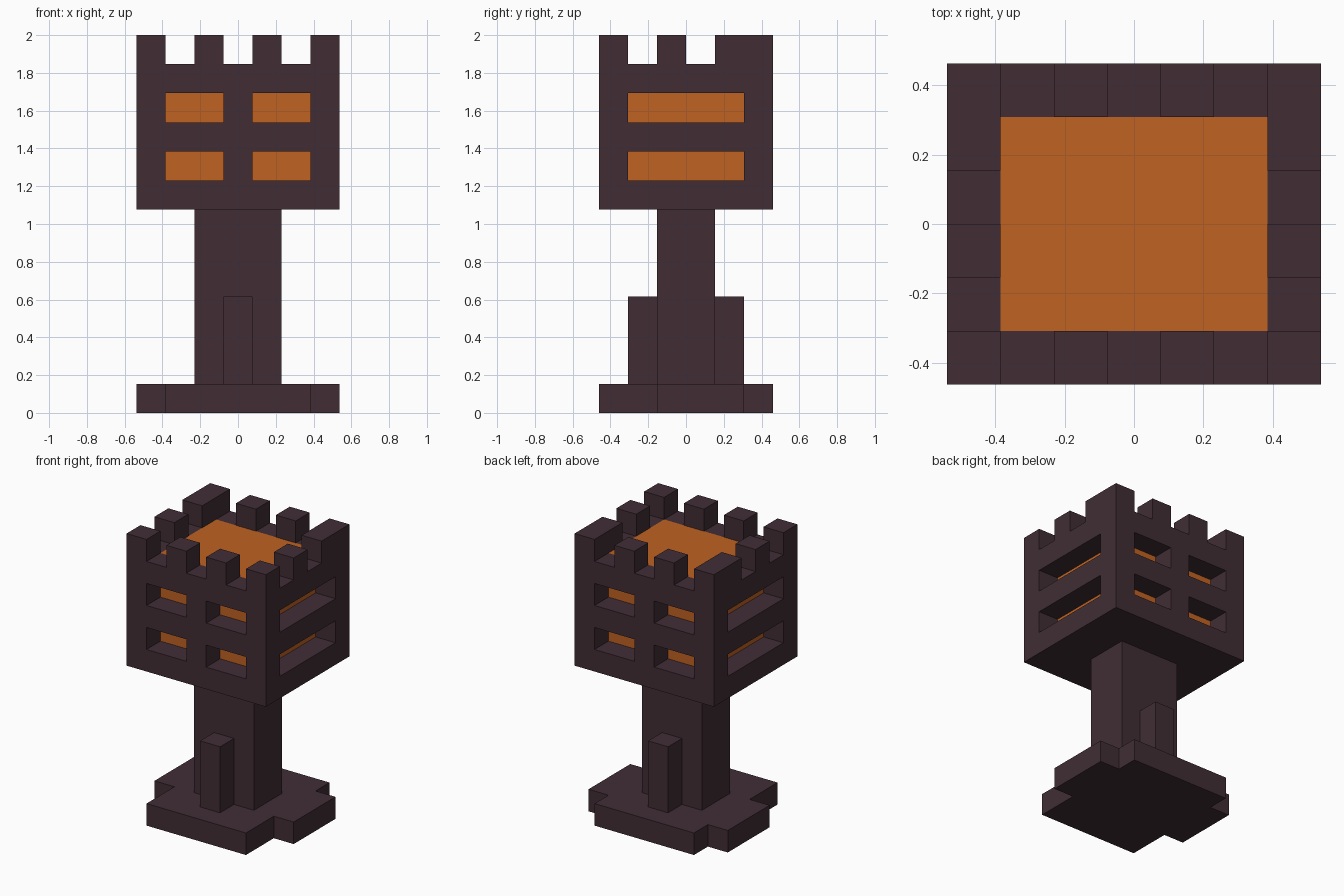
import bpy
import bmesh
from mathutils import Vector

if "Cube" in bpy.data.objects:
    bpy.data.objects.remove(bpy.data.objects["Cube"], do_unlink=True)

U = 2 / 13  # one block; all sizes below are in blocks


def material(name, rgb):
    mat = bpy.data.materials.new(name)
    mat.use_nodes = True
    mat.diffuse_color = (*rgb, 1)
    bsdf = next(n for n in mat.node_tree.nodes if n.type == 'BSDF_PRINCIPLED')
    bsdf.inputs["Base Color"].default_value = (*rgb, 1)
    return mat


stone = material("dark_plum_stone", (0.052, 0.027, 0.036))
glow = material("orange_glow", (0.527, 0.122, 0.016))


def rect(u0, u1, v0, v1):
    return [(u0, v0), (u1, v0), (u1, v1), (u0, v1)]


def extrude(name, loops, axis, start, end, mat):
    """Fill an outline (first loop) with holes (other loops), extruded along an axis."""
    curve = bpy.data.curves.new(name + "_profile", 'CURVE')
    curve.dimensions = '2D'
    curve.fill_mode = 'BOTH'
    curve.extrude = (end - start) / 2
    for loop in loops:
        spline = curve.splines.new('POLY')
        spline.points.add(len(loop) - 1)
        for point, (u, v) in zip(spline.points, loop):
            point.co = (u, v, 0, 1)
        spline.use_cyclic_u = True
    temp = bpy.data.objects.new(name + "_profile", curve)
    mesh = bpy.data.meshes.new_from_object(temp)
    bpy.data.objects.remove(temp)
    bpy.data.curves.remove(curve)

    # Weld the caps to the rim and turn the profile into place
    bm = bmesh.new()
    bm.from_mesh(mesh)
    bmesh.ops.remove_doubles(bm, verts=bm.verts, dist=0.001)
    mid = (start + end) / 2
    for vert in bm.verts:
        u, v, w = vert.co.x, vert.co.y, vert.co.z + mid
        vert.co = Vector({'x': (w, u, v), 'y': (u, w, v), 'z': (u, v, w)}[axis]) * U
    bmesh.ops.recalc_face_normals(bm, faces=bm.faces)
    for face in bm.faces:
        face.smooth = False
        face.material_index = 0
    bm.to_mesh(mesh)
    bm.free()
    mesh.name = name
    mesh.materials.clear()
    mesh.materials.append(mat)
    obj = bpy.data.objects.new(name, mesh)
    bpy.context.collection.objects.link(obj)
    return obj


# Foot: slab with notched corners
half = [(2.5, -3), (2.5, -1), (3.5, -1), (3.5, 2), (2.5, 2), (2.5, 3)]
foot = half + [(-x, y) for x, y in reversed(half)]
extrude("base", [foot], 'z', 0, 1, stone)

# Column with a buttress at the front and back
extrude("column", [rect(-1.5, 1.5, -1, 1)], 'z', 1, 7, stone)
for name, y in (("front_buttress", -2), ("back_buttress", 1)):
    extrude(name, [rect(-0.5, 0.5, y, y + 1)], 'z', 1, 4, stone)

# Glowing core of the head, standing on the floor between the walls
extrude("head_floor", [rect(-3.5, 3.5, -2, 2)], 'z', 7, 8, stone)
extrude("glowing_core", [rect(-2.5, 2.5, -2, 2)], 'z', 8, 12, glow)

# Front and back walls: battlements on top and four windows each
outline = [(-3.5, 7), (3.5, 7)]
for x in (2.5, 0.5, -1.5, -3.5):
    outline += [(x + 1, 13), (x, 13)]
    if x > -3.5:
        outline += [(x, 12), (x - 1, 12)]
windows = [rect(x, x + 2, z, z + 1) for x in (-2.5, 0.5) for z in (8, 10)]
for name, y in (("front_wall", -3), ("back_wall", 2)):
    extrude(name, [outline] + windows, 'y', y, y + 1, stone)

# Side walls: bands between the long windows, with battlements on the upper one
battlement = [(-2, 11), (2, 11), (2, 13), (1, 13), (1, 12),
              (0, 12), (0, 13), (-1, 13), (-1, 12), (-2, 12)]
for side, x in (("left", 2.5), ("right", -3.5)):
    extrude(side + "_window_band", [rect(-2, 2, 9, 10)], 'x', x, x + 1, stone)
    extrude(side + "_battlement", [battlement], 'x', x, x + 1, stone)
